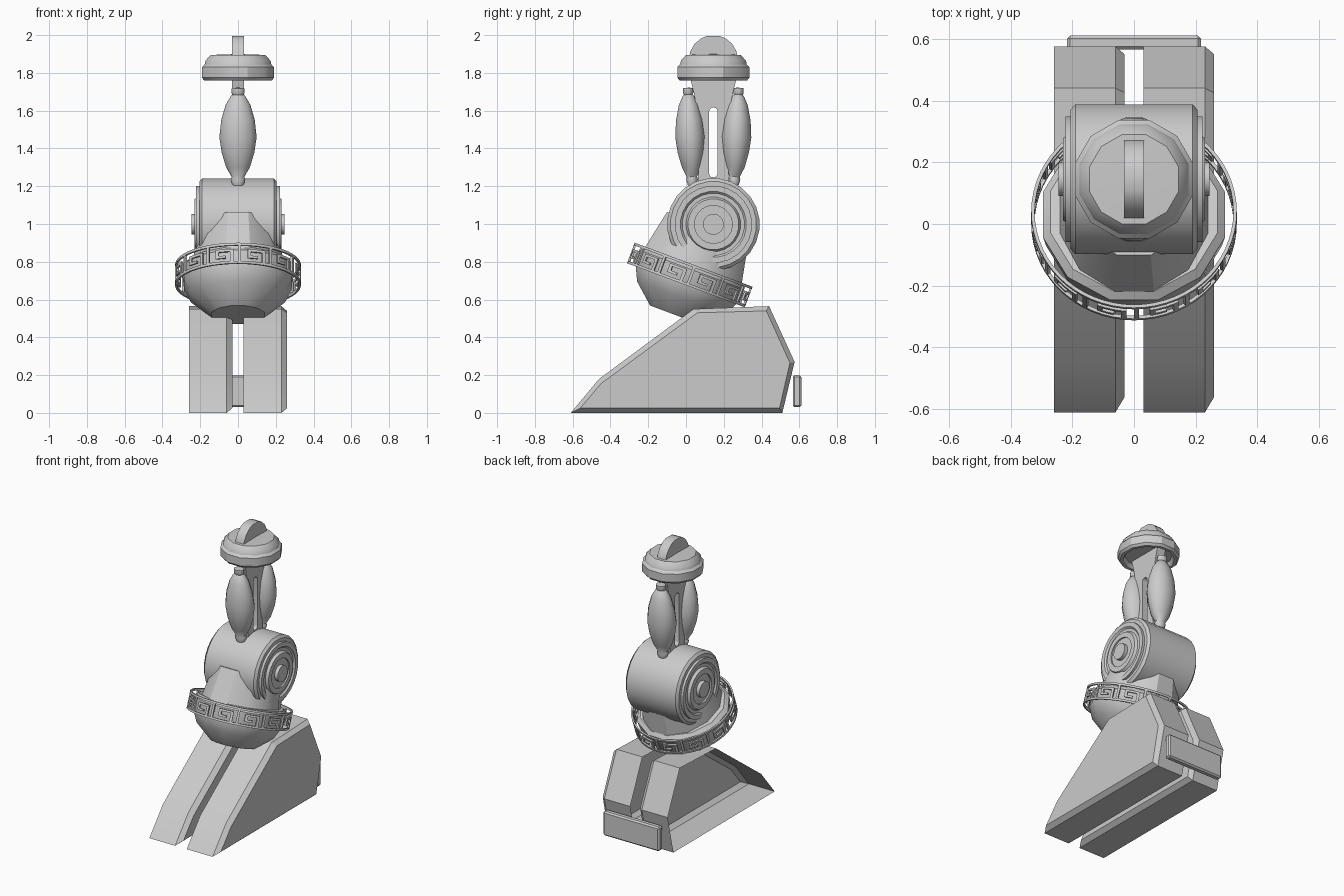
import bpy, bmesh, math
from mathutils import Matrix, Vector

if "Cube" in bpy.data.objects:
    bpy.data.objects.remove(bpy.data.objects["Cube"])

GREY = (0.6, 0.6, 0.6, 1)
grey = bpy.data.materials.new("plain grey")
grey.use_nodes = True
grey.diffuse_color = GREY
grey.node_tree.nodes["Principled BSDF"].inputs["Base Color"].default_value = GREY


def finish(name, mesh, angle=35):
    obj = bpy.data.objects.new(name, mesh)
    bpy.context.collection.objects.link(obj)
    mesh.materials.clear()
    mesh.materials.append(grey)
    bpy.ops.object.select_all(action='DESELECT')
    obj.select_set(True)
    bpy.context.view_layer.objects.active = obj
    bpy.ops.object.shade_smooth_by_angle(angle=math.radians(angle))
    return obj


def from_bmesh(name, bm, matrix=Matrix(), angle=35):
    bmesh.ops.recalc_face_normals(bm, faces=bm.faces)
    bm.transform(matrix)
    mesh = bpy.data.meshes.new(name)
    bm.to_mesh(mesh)
    bm.free()
    return finish(name, mesh, angle)


def lathe(name, profile, sides, matrix, angle=35):
    """Turn (radius, height) points about the local z axis."""
    bm = bmesh.new()
    start = Matrix.Rotation(math.pi / sides, 3, 'Z')
    verts = [bm.verts.new(start @ Vector((r, 0, h))) for r, h in profile]
    edges = [bm.edges.new(pair) for pair in zip(verts, verts[1:])]
    bmesh.ops.spin(bm, geom=verts + edges, axis=(0, 0, 1), cent=(0, 0, 0),
                   angle=math.tau, steps=sides)
    bmesh.ops.remove_doubles(bm, verts=bm.verts, dist=0.0005)
    return from_bmesh(name, bm, matrix, angle)


# Feet: wedges, chamfered on the +x side and open on the other
OUTER = [(-.61, 0), (-.46, .18), (.04, .55), (.44, .565), (.575, .27), (.51, 0)]
INNER = [(-.56, .025), (-.45, .155), (.06, .53), (.425, .54), (.55, .265), (.495, .025)]


def foot(name, x0, x1):
    bm = bmesh.new()
    rows = [[bm.verts.new((x, y, z)) for y, z in outline]
            for x, outline in ((x0, OUTER), (x1 - .03, OUTER), (x1, INNER))]
    count = len(OUTER)
    for a, b in zip(rows, rows[1:]):
        for i in range(count):
            j = (i + 1) % count
            bm.faces.new((a[i], a[j], b[j], b[i]))
    bm.faces.new(rows[-1])
    from_bmesh(name, bm, angle=25)


foot("right_foot", -.26, -.03)
foot("left_foot", .03, .26)

# Plate behind the heels
bm = bmesh.new()
bmesh.ops.create_cube(bm, size=1, matrix=Matrix.Translation((0, .588, .115))
                      @ Matrix.Diagonal((.435, .045, .17, 1)))
bmesh.ops.bevel(bm, geom=bm.edges[:], offset=.01, segments=1, affect='EDGES')
from_bmesh("heel_plate", bm, angle=25)

# Tilted cup and the ankle cone that rises from it
tilt = Matrix.Translation((0, .02, .73)) @ Matrix.Rotation(math.radians(-20.5), 4, 'X')
lathe("ankle_cup", [(0, -.225), (.145, -.225), (.258, -.13), (.295, -.055),
                    (.305, .03), (.28, .055), (0, .06)], 12, tilt, 32)
lathe("ankle_cone", [(.285, .045), (.238, .27), (0, .27)], 12,
      tilt @ Matrix.Diagonal((.88, 1, 1, 1)), 32)

# Pierced key-pattern band around the cup
band = bmesh.new()


def strip(a0, a1, t0, t1):
    """Curved bar spanning two angles (degrees) and two heights."""
    steps = max(1, math.ceil((a1 - a0) / 6))
    rings = []
    for i in range(steps + 1):
        a = math.radians(a0 + (a1 - a0) * i / steps)
        rings.append([band.verts.new((r * math.cos(a), r * math.sin(a), t))
                      for r, t in ((.322, t0), (.333, t0), (.333, t1), (.322, t1))])
    for a, b in zip(rings, rings[1:]):
        for i in range(4):
            j = (i + 1) % 4
            band.faces.new((a[i], a[j], b[j], b[i]))
    if a1 - a0 < 360:
        band.faces.new(rings[0])
        band.faces.new(rings[-1])


strip(0, 360, .044, .058)
strip(0, 360, -.058, -.044)
KEYS = 12
BARS = [(0, .09, -.044, .044), (.76, .86, -.044, .024), (.3, .76, .01, .024),
        (.3, .4, -.026, .01), (.4, .62, -.026, -.012)]
for k in range(KEYS):
    for u0, u1, t0, t1 in BARS:
        strip((k + u0) * 360 / KEYS, (k + u1) * 360 / KEYS, t0, t1)
bmesh.ops.remove_doubles(band, verts=band.verts, dist=0.0001)
from_bmesh("key_band", band, tilt)

# Joint drum lying along x, with stepped ends
half = [(.228, .205), (.205, .205), (.205, .222), (.175, .222), (.165, .212),
        (.145, .212), (.135, .23), (.1, .23), (.1, .22), (.055, .22), (.055, .245), (0, .245)]
profile = [(r, -h) for r, h in reversed(half)] + [(.245, -.19), (.245, .19)] + half
lathe("joint_drum", profile, 24,
      Matrix.Translation((0, .145, .998)) @ Matrix.Rotation(math.pi / 2, 4, 'Y'))

# Paired spindles in front of and behind the strut
spindle = [(0, -.26), (.03, -.255), (.04, -.225), (.035, -.21), (.065, -.16), (.09, -.08),
           (.102, 0), (.092, .09), (.068, .17), (.038, .22), (.03, .225),
           (.036, .235), (.034, .26), (0, .262)]
for name, y, lean in (("front_spindle", .022, 1), ("back_spindle", .267, -1)):
    lathe(name, spindle, 12, Matrix.Translation((0, y, 1.46))
          @ Matrix.Rotation(.045 * lean, 4, 'X') @ Matrix.Diagonal((1, .8, 1, 1)), 45)

# Slotted strut with a rounded fin on top
MID = .145
side = [(.085, 1.18), (.07, 1.45), (.085, 1.6), (.105, 1.7), (.125, 1.78), (.13, 1.87)]
side += [(.13 * math.cos(math.radians(a)), 1.87 + .13 * math.sin(math.radians(a)))
         for a in (20, 40, 60, 75)]
outline = [(MID + d, z) for d, z in side] + [(MID - d, z) for d, z in reversed(side)]
slot = [(MID + .023 * math.cos(a), z + .023 * math.sin(a))
        for z, first in ((1.595, 0), (1.27, math.pi))
        for a in (first + math.pi * i / 6 for i in range(7))]
curve = bpy.data.curves.new("strut_outline", 'CURVE')
curve.dimensions = '2D'
curve.fill_mode = 'BOTH'
curve.extrude = .033
for loop in (outline, slot):
    spline = curve.splines.new('POLY')
    spline.points.add(len(loop) - 1)
    for point, (y, z) in zip(spline.points, loop):
        point.co = (y, z, 0, 1)
    spline.use_cyclic_u = True
helper = bpy.data.objects.new("strut_helper", curve)
bpy.context.collection.objects.link(helper)
bpy.context.view_layer.update()
mesh = bpy.data.meshes.new_from_object(
    helper.evaluated_get(bpy.context.evaluated_depsgraph_get()))
bpy.data.objects.remove(helper)
# curve x, y, z become model y, z, x
mesh.transform(Matrix(((0, 0, 1, 0), (1, 0, 0, 0), (0, 1, 0, 0), (0, 0, 0, 1))))
finish("strut", mesh)

# Knee disc with a recessed underside
lathe("knee_disc", [(0, 1.79), (.15, 1.79), (.165, 1.76), (.185, 1.76), (.198, 1.775),
                    (.198, 1.83), (.183, 1.845), (.178, 1.865), (.15, 1.895), (0, 1.9)],
      12, Matrix.Translation((0, MID, 0)), 30)
